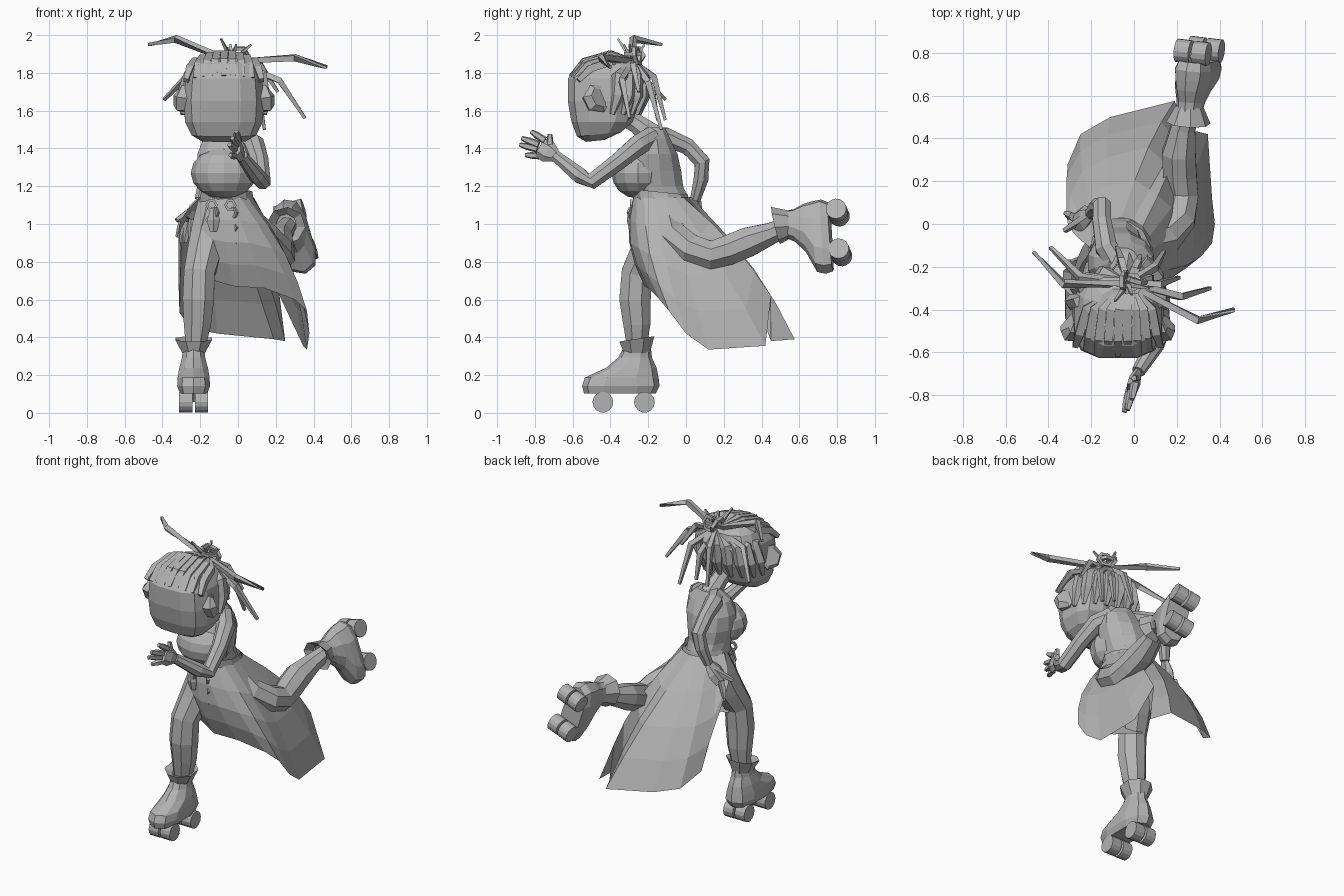
import bpy, bmesh, math
from mathutils import Vector, Matrix

cube = bpy.data.objects.get("Cube")
if cube:
    bpy.data.objects.remove(cube)

grey = bpy.data.materials.new("mid grey")
grey.use_nodes = True
grey.diffuse_color = (0.45, 0.45, 0.45, 1)
grey.node_tree.nodes["Principled BSDF"].inputs["Base Color"].default_value = (0.45, 0.45, 0.45, 1)


def finish(name, bm, matrix=None):
    bmesh.ops.recalc_face_normals(bm, faces=bm.faces)
    mesh = bpy.data.meshes.new(name)
    bm.to_mesh(mesh)
    bm.free()
    if matrix:
        mesh.transform(matrix)
    mesh.materials.append(grey)
    ob = bpy.data.objects.new(name, mesh)
    bpy.context.collection.objects.link(ob)
    return ob


def loft(name, rings, matrix=None, closed=True, caps=True):
    """Skin a list of point rings."""
    bm = bmesh.new()
    rows = [[bm.verts.new(p) for p in ring] for ring in rings]
    n = len(rows[0])
    for a, b in zip(rows, rows[1:]):
        for i in range(n if closed else n - 1):
            j = (i + 1) % n
            bm.faces.new((a[i], a[j], b[j], b[i]))
    if caps:
        bm.faces.new(rows[0])
        bm.faces.new(rows[-1])
    return finish(name, bm, matrix)


def oval(cx, cy, z, rx, ry, sides=12, square=1.0, tilt=0.0):
    ring = []
    for i in range(sides):
        a = math.tau * (i + 0.5) / sides
        c, s = math.cos(a), math.sin(a)
        x = math.copysign(abs(c) ** square, c) * rx
        y = math.copysign(abs(s) ** square, s) * ry
        ring.append(Vector((cx + x, cy + y, z + tilt * y)))
    return ring


def tube(name, pts, radii, sides=8, flat=1.0):
    """Limb along a path; flat squashes it sideways."""
    pts = [Vector(p) for p in pts]
    rings = []
    for i, (p, r) in enumerate(zip(pts, radii)):
        t = (pts[min(i + 1, len(pts) - 1)] - pts[max(i - 1, 0)]).normalized()
        u = Vector((1, 0, 0))
        u = u - t * u.dot(t)
        if u.length < 0.15:
            u = t.orthogonal()
        u.normalize()
        v = t.cross(u)
        rings.append([p + u * math.cos(a) * r * flat + v * math.sin(a) * r
                      for a in (math.tau * (k + 0.5) / sides for k in range(sides))])
    return loft(name, rings)


def ball(name, loc, scale, segs=10, rings=7):
    bm = bmesh.new()
    bmesh.ops.create_uvsphere(bm, u_segments=segs, v_segments=rings, radius=1)
    return finish(name, bm, Matrix.Translation(loc) @ Matrix.Diagonal((*scale, 1)))


def hoop(name, loc, radius, thick, axis):
    rot = Vector(axis).to_track_quat("Z", "Y").to_matrix().to_4x4()
    rings = []
    for i in range(6):
        a = math.tau * i / 6
        d = Vector((math.cos(a), math.sin(a), 0))
        rings.append([d * (radius + thick * math.cos(b)) + Vector((0, 0, thick * math.sin(b)))
                      for b in (math.tau * (k + 0.5) / 4 for k in range(4))])
    return loft(name, rings + rings[:1], Matrix.Translation(loc) @ rot, caps=False)


# Torso, bust, neck and belt
loft("torso", [oval(-.07, -.13, 1.13, .12, .15), oval(-.07, -.17, 1.2, .13, .16),
               oval(-.07, -.18, 1.28, .15, .16), oval(-.06, -.18, 1.37, .16, .14),
               oval(-.05, -.18, 1.45, .14, .1), oval(-.05, -.17, 1.51, .07, .06)])
ball("bust", (-.075, -.255, 1.27), (.175, .14, .135), 12, 8)
tube("neck", [(-.05, -.17, 1.46), (-.06, -.26, 1.53), (-.07, -.36, 1.6)], [.07, .055, .06])
loft("belt", [oval(-.06, -.125, 1.11, .15, .155, 12, 1, -.1), oval(-.06, -.14, 1.17, .14, .155, 12, 1, -.1)],
     caps=False)
ball("hips", (-.04, -.1, 1.02), (.15, .14, .15))

# Long skirt, open at the right thigh and notched at the back left
hem = [(-.2, -.16, .72), (-.02, -.22, .67), (.14, -.2, .66), (.3, -.14, .6), (.365, -.09, .54),
       (.378, 0, .42), (.365, .12, .335), (.345, .42, .355), (.22, .45, .62), (.25, .45, .38),
       (.19, .575, .39), (-.11, .5, .42), (-.25, .42, .45), (-.31, .28, .53), (-.3, .08, .88)]
start, sweep = math.radians(-125), math.radians(300)
centre = Vector((-.06, -.125, 1.14))
rows = []
for k in range(5):
    f = k / 4
    row = []
    for i, h in enumerate(hem):
        a = start + sweep * i / (len(hem) - 1)
        out = Vector((math.cos(a), math.sin(a), 0))
        w = centre + Vector((out.x * .145, out.y * .155, 0))
        row.append(w.lerp(Vector(h), f) + out * .055 * math.sin(math.pi * f))
    rows.append(row)
loft("skirt", rows, closed=False, caps=False)

# Legs
tube("right_leg", [(-.12, -.11, 1.1), (-.145, -.15, .98), (-.175, -.2, .86), (-.205, -.26, .74),
                   (-.21, -.27, .6), (-.215, -.26, .47), (-.225, -.26, .34)],
     [.1, .105, .098, .088, .09, .078, .055])
tube("left_leg", [(.04, -.1, 1.0), (.14, -.06, .92), (.21, .03, .865), (.225, .13, .835), (.215, .22, .86),
                  (.21, .33, .905), (.23, .45, .95), (.26, .54, .99)],
     [.1, .09, .085, .082, .085, .085, .062, .05])


# Skate boots: local origin between the wheels, toe along -y
def skate(side, m):
    loft(side + "_boot", [oval(0, -.02, .045, .075, .19, 10, .7), oval(0, -.015, .085, .09, .205, 10, .7),
                          oval(0, -.01, .13, .088, .195, 10, .8), oval(0, .04, .18, .08, .135, 10),
                          oval(0, .06, .235, .065, .09, 10), oval(0, .07, .28, .06, .075, 10)], m)
    loft(side + "_cuff", [oval(0, .07, .26, .065, .075, 8), oval(0, .07, .335, .105, .1, 8, 1, .15),
                          oval(0, .07, .31, .055, .06, 8)], m, caps=False)
    for y in (-.11, .11):
        for x in (-.042, .042):
            bm = bmesh.new()
            bmesh.ops.create_cone(bm, cap_ends=True, segments=14, radius1=.055, radius2=.055, depth=.07)
            finish(side + "_wheel", bm, m @ Matrix.Translation((x, y, 0)) @ Matrix.Rotation(math.pi / 2, 4, "Y"))
        loft(side + "_truck", [oval(0, y, .0, .02, .02, 6), oval(0, y, .06, .035, .035, 6)], m)


skate("right", Matrix.Translation((-.235, -.33, .057)))
toe = Vector((.28, .06, -.96)).normalized()
up = Vector((-.12, -.98, 0))
up = (up - toe * up.dot(toe)).normalized()
turn = Matrix(((-toe).cross(up), -toe, up)).transposed().to_4x4()
skate("left", Matrix.Translation((.305, .81, .955)) @ turn)

# Arms
tube("left_arm", [(.02, -.18, 1.46), (.085, -.25, 1.42), (.115, -.36, 1.33), (.13, -.5, 1.225),
                  (.1, -.56, 1.255), (.02, -.69, 1.36)], [.06, .058, .05, .045, .045, .032])
tube("right_arm", [(-.08, -.18, 1.46), (-.13, -.11, 1.46), (-.15, .01, 1.41), (-.15, .085, 1.33),
                   (-.17, .08, 1.24), (-.2, .05, 1.13)], [.06, .055, .047, .045, .042, .03])


def hand(side, wrist, palm, thumb_tip, tips):
    wrist, palm = Vector(wrist), Vector(palm)
    tube(side + "_palm", [wrist, wrist.lerp(palm, .5), palm], [.034, .06, .055], 6, .5)
    middle = sum((Vector(t) for t in tips), Vector()) / len(tips)
    for t in tips:
        t = Vector(t)
        base = palm + (t - middle) * .65
        tube(side + "_finger", [base, base.lerp(t, .6), t], [.021, .019, .012], 5)
    tube(side + "_thumb", [wrist.lerp(palm, .4), thumb_tip], [.025, .014], 5)


hand("left", (.02, -.69, 1.36), (-.01, -.77, 1.405), (0, -.72, 1.475),
     [(-.04, -.85, 1.365), (-.045, -.88, 1.42), (-.03, -.87, 1.455), (-.01, -.82, 1.49)])
hand("right", (-.2, .05, 1.13), (-.265, .01, 1.02), (-.325, -.03, 1.02),
     [(-.32, .05, .93), (-.3, .03, .9), (-.28, 0, .9), (-.25, -.03, .92)])

# Head and ears
loft("head", [oval(-.075, -.48, 1.44, .12, .05, 12, .7, .1), oval(-.075, -.46, 1.475, .175, .12, 12, .65, .1),
              oval(-.075, -.445, 1.54, .21, .165, 12, .65), oval(-.075, -.435, 1.65, .217, .195, 12, .65),
              oval(-.075, -.425, 1.77, .207, .205, 12, .65), oval(-.075, -.41, 1.85, .165, .165, 12, .7),
              oval(-.075, -.4, 1.89, .1, .1, 12)])
for s in (-1, 1):
    tube("ear", [(-.075 + s * .18, -.48, 1.66), (-.075 + s * .222, -.47, 1.665), (-.075 + s * .232, -.46, 1.67)],
         [.07, .08, .055], 6)

# Combed hair, drawn back from the forehead and nape to a bun
knot = Vector((-.03, -.28, 1.86))
for i in range(9):
    a = (i - 4) / 4
    tube("front_hair", [(-.075 + .2 * a, -.61 + .04 * a * a, 1.78 - .02 * a * a),
                        (-.075 + .18 * a, -.54 + .03 * a * a, 1.86 - .04 * a * a),
                        (-.07 + .155 * a, -.4, 1.9 - .04 * a * a), knot], [.018, .028, .028, .022], 4)
for i in range(9):
    a = (i - 4) / 4
    x = -.075 + .22 * math.sin(a * 1.4)
    y = -.39 + .17 * math.cos(a * 1.4)
    tube("back_hair", [(x, y - .03, 1.58), (x, y, 1.68), (x * .9, y, 1.78), knot], [.014, .034, .036, .02], 5)
for loc, axis in (((-.01, -.28, 1.9), (0, 0, 1)), ((-.04, -.27, 1.89), (1, 0, .4)), ((.01, -.26, 1.89), (.3, 1, .2))):
    hoop("bun_loop", loc, .045, .015, axis)

# Loose locks flying out of the bun
locks = [[(-.33, -.28, 1.98), (-.47, -.13, 1.95)], [(.3, -.45, 1.88), (.47, -.4, 1.83)],
         [(-.25, -.25, 1.8), (-.39, -.11, 1.66)], [(.22, -.34, 1.76), (.355, -.3, 1.56)],
         [(.1, -.2, 1.75), (.14, -.13, 1.5)], [(.12, -.28, 1.84), (.21, -.25, 1.7)],
         [(-.06, -.17, 1.78), (-.08, -.11, 1.55)], [(.02, -.18, 1.72), (.03, -.15, 1.55)]]
for path in locks:
    tube("loose_lock", [knot] + path, [.02, .022, .011], 4)
for tip in ((-.09, -.36, 1.98), (-.01, -.33, 1.95), (.07, -.3, 1.95), (-.04, -.22, 1.95)):
    tube("short_spike", [knot, tip], [.018, .007], 4)

# Trinkets hanging from the belt
for x, count in ((-.14, 3), (-.04, 6)):
    for k in range(count):
        hoop("chain_link", (x + .014 * (k % 2), -.29 + .004 * k, 1.1 - .04 * k), .026, .01, (k % 2, 1, 0))
loft("belt_charm", [oval(-.13, -.28, .96, .022, .02, 6), oval(-.13, -.285, 1.02, .038, .028, 6),
                    oval(-.13, -.285, 1.08, .02, .02, 6)])
